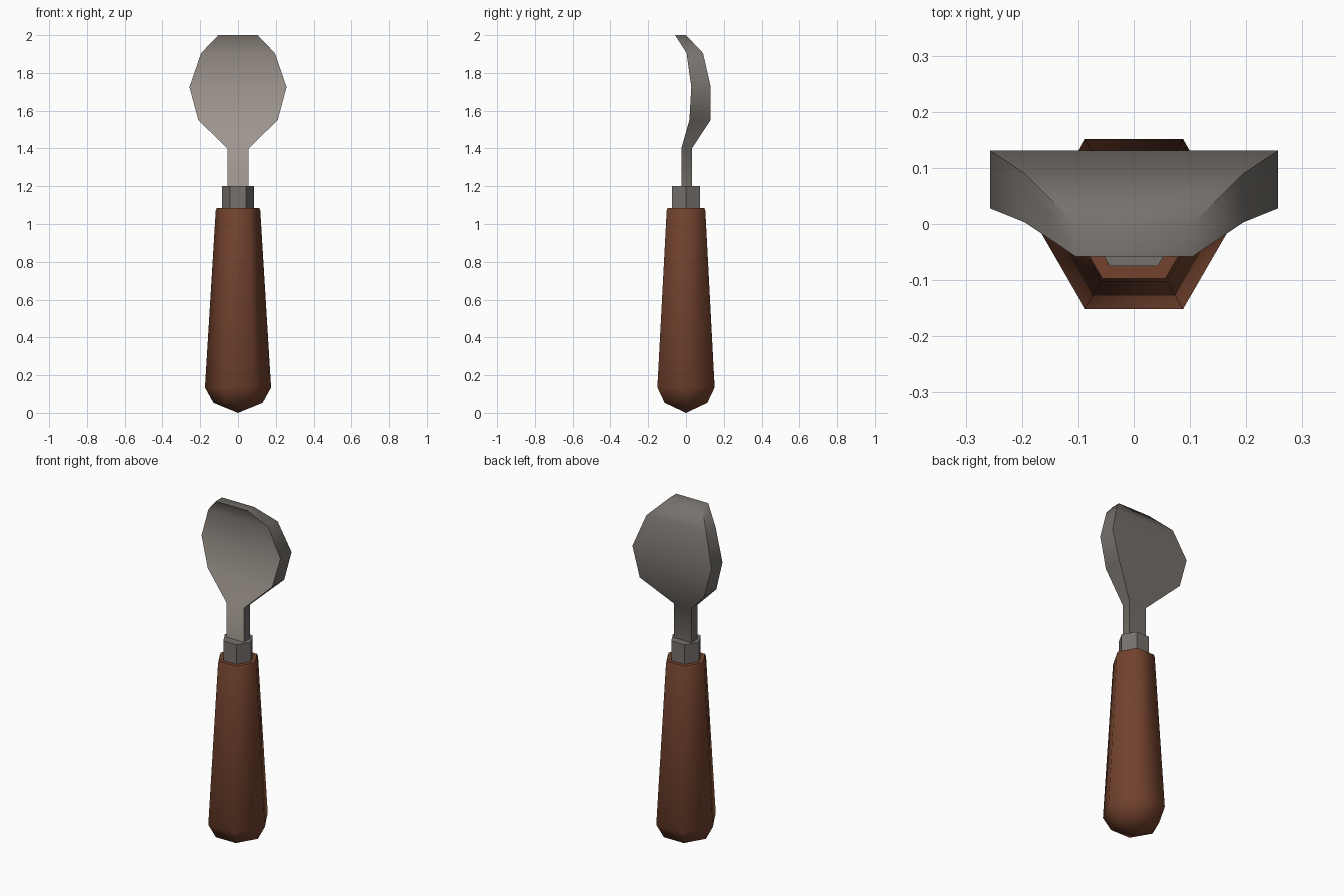
import bpy, bmesh, math

if "Cube" in bpy.data.objects:
    bpy.data.objects.remove(bpy.data.objects["Cube"])


def material(name, rgb):
    m = bpy.data.materials.new(name)
    m.diffuse_color = (*rgb, 1)
    m.use_nodes = True
    m.node_tree.nodes["Principled BSDF"].inputs["Base Color"].default_value = m.diffuse_color
    return m


wood = material("brown_wood", (0.17, 0.055, 0.027))
steel = material("dark_steel", (0.18, 0.165, 0.15))
bright = material("bright_steel", (0.38, 0.335, 0.30))


def finish(bm, name, mats, smooth_rule):
    bmesh.ops.recalc_face_normals(bm, faces=bm.faces)
    for f in bm.faces:
        f.smooth = smooth_rule(f)
    mesh = bpy.data.meshes.new(name)
    bm.to_mesh(mesh)
    bm.free()
    for m in mats:
        mesh.materials.append(m)
    ob = bpy.data.objects.new(name, mesh)
    bpy.context.collection.objects.link(ob)
    return ob


def loft(bm, loops):
    """Join successive closed loops of points with quads and return the loops."""
    rings = [[bm.verts.new(p) for p in loop] for loop in loops]
    for a, b in zip(rings, rings[1:]):
        n = len(a)
        for i in range(n):
            j = (i + 1) % n
            bm.faces.new((a[i], a[j], b[j], b[i]))
    return rings


def hexagon(r, z):
    return [(r * math.cos(k * math.pi / 3), r * math.sin(k * math.pi / 3), z)
            for k in range(6)]


# Handle: tapered six-sided grip with a pointed rounded butt
bm = bmesh.new()
rings = loft(bm, [hexagon(r, z) for r, z in
                  [(0.13, 0.053), (0.175, 0.135), (0.118, 1.07), (0.112, 1.085)]])
tip = bm.verts.new((0, 0, 0))
for i in range(6):
    bm.faces.new((tip, rings[0][(i + 1) % 6], rings[0][i]))
top = bm.faces.new(rings[-1])
for e in top.edges:
    e.smooth = False
finish(bm, "handle", [wood], lambda f: len(f.verts) < 6)

# Collar: short hexagonal ferrule
bm = bmesh.new()
rings = loft(bm, [hexagon(0.086, 1.075), hexagon(0.086, 1.2)])
for r in rings:
    bm.faces.new(r)
finish(bm, "collar", [steel], lambda f: False)

# Blade: stem and curved scoop lofted from (z, half width, front y, back y)
rows = [(1.15, 0.056, -0.025, 0.031), (1.4, 0.056, -0.025, 0.031),
        (1.55, 0.21, 0.018, 0.13), (1.725, 0.257, 0.028, 0.131),
        (1.905, 0.195, 0.003, 0.09), (2.0, 0.104, -0.058, 0.0)]
bm = bmesh.new()
rings = loft(bm, [[(-w, f, z), (w, f, z), (w, b, z), (-w, b, z)]
                  for z, w, f, b in rows])
bm.faces.new(rings[0])
bm.faces.new(rings[-1])
bm.normal_update()
bmesh.ops.recalc_face_normals(bm, faces=bm.faces)
for e in bm.edges:
    if e.calc_face_angle(0) > math.radians(50):
        e.smooth = False
for f in bm.faces:
    f.material_index = 1 if f.normal.y < -0.7 else 0
finish(bm, "blade", [steel, bright], lambda f: True)
